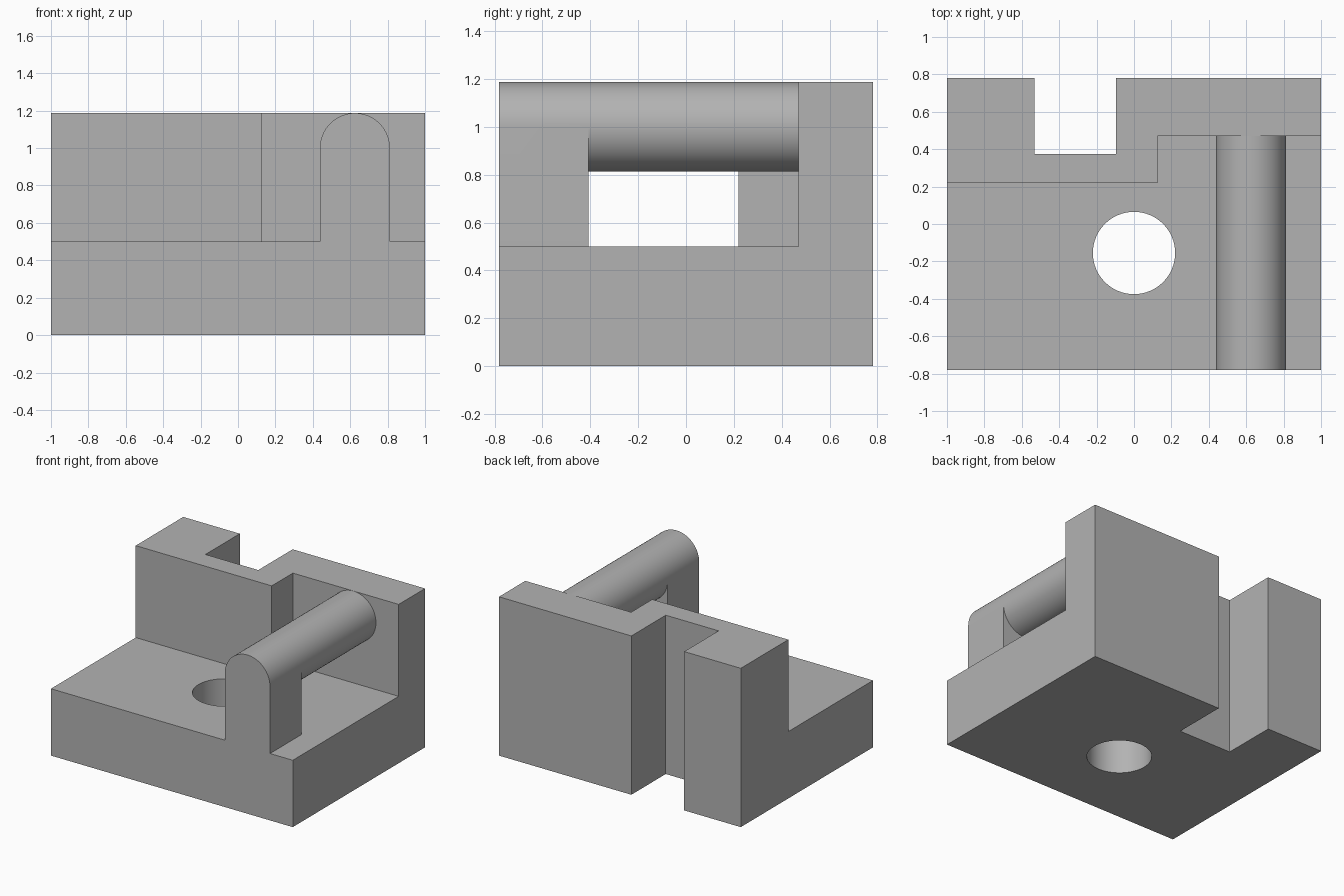
import bpy, bmesh, math
from mathutils import Vector

cube = bpy.data.objects.get("Cube")
if cube:
    bpy.data.objects.remove(cube)

DEPTH, BASE_TOP, TOP = 0.78125, 0.5, 1.1875
ROD_X, ROD_Z, ROD_R = 0.625, 1.0, 0.187

grey = bpy.data.materials.new("plain grey")
grey.use_nodes = True
colour = (0.45, 0.45, 0.45, 1)
grey.diffuse_color = colour
grey.node_tree.nodes["Principled BSDF"].inputs["Base Color"].default_value = colour


def prism(name, points, direction):
    """Extrude a closed planar outline along a direction."""
    bm = bmesh.new()
    face = bm.faces.new([bm.verts.new(p) for p in points])
    new = bmesh.ops.extrude_face_region(bm, geom=[face])["geom"]
    bmesh.ops.translate(bm, vec=Vector(direction),
                        verts=[v for v in new if isinstance(v, bmesh.types.BMVert)])
    bmesh.ops.recalc_face_normals(bm, faces=bm.faces)
    mesh = bpy.data.meshes.new(name)
    bm.to_mesh(mesh)
    bm.free()
    mesh.materials.append(grey)
    obj = bpy.data.objects.new(name, mesh)
    bpy.context.collection.objects.link(obj)
    return obj


def plan(name, outline, z0, z1):
    return prism(name, [(x, y, z0) for x, y in outline], (0, 0, z1 - z0))


def rect(x0, x1, y0, y1):
    return [(x0, y0), (x1, y0), (x1, y1), (x0, y1)]


def circle(cx, cy, r, n=64):
    return [(cx + r * math.cos(math.tau * i / n), cy + r * math.sin(math.tau * i / n))
            for i in range(n)]


def combine(target, tool, operation):
    """Bake a boolean into the target and discard the tool."""
    mod = target.modifiers.new(operation, "BOOLEAN")
    mod.operation, mod.solver, mod.object = operation, "EXACT", tool
    bpy.ops.object.select_all(action="DESELECT")
    bpy.context.view_layer.objects.active = target
    target.select_set(True)
    bpy.ops.object.modifier_apply(modifier=mod.name)
    bpy.data.objects.remove(tool)


# Base block, with the stepped back wall rising from it
body = plan("bracket_body", rect(-1, 1, -DEPTH, DEPTH), 0, BASE_TOP)
wall = plan("back_wall", [(-1, 0.22), (0.125, 0.22), (0.125, 0.47), (1, 0.47),
                          (1, DEPTH), (-1, DEPTH)], 0, TOP)
combine(body, wall, "UNION")

# Front post carrying the rod
post = plan("front_post", rect(ROD_X - ROD_R, ROD_X + ROD_R, -DEPTH, -0.408), 0.3, ROD_Z)
combine(body, post, "UNION")

# Horizontal rod from the post into the back wall
rod = prism("rod", [(x, -DEPTH, z) for x, z in circle(ROD_X, ROD_Z, ROD_R)],
            (0, DEPTH + 0.55, 0))
combine(body, rod, "UNION")

# Rear slot and round hole through the base
combine(body, plan("slot_cutter", rect(-0.532, -0.095, 0.375, 1), -0.2, 1.5), "DIFFERENCE")
combine(body, plan("hole_cutter", circle(0, -0.155, 0.22), -0.2, 0.8), "DIFFERENCE")

# Merge leftover flat seams, then smooth the round surfaces
bm = bmesh.new()
bm.from_mesh(body.data)
bmesh.ops.remove_doubles(bm, verts=bm.verts, dist=0.0001)
bmesh.ops.dissolve_limit(bm, angle_limit=math.radians(0.5), verts=bm.verts, edges=bm.edges)
bm.to_mesh(body.data)
bm.free()
body.select_set(True)
bpy.context.view_layer.objects.active = body
bpy.ops.object.shade_smooth_by_angle(angle=math.radians(30))
